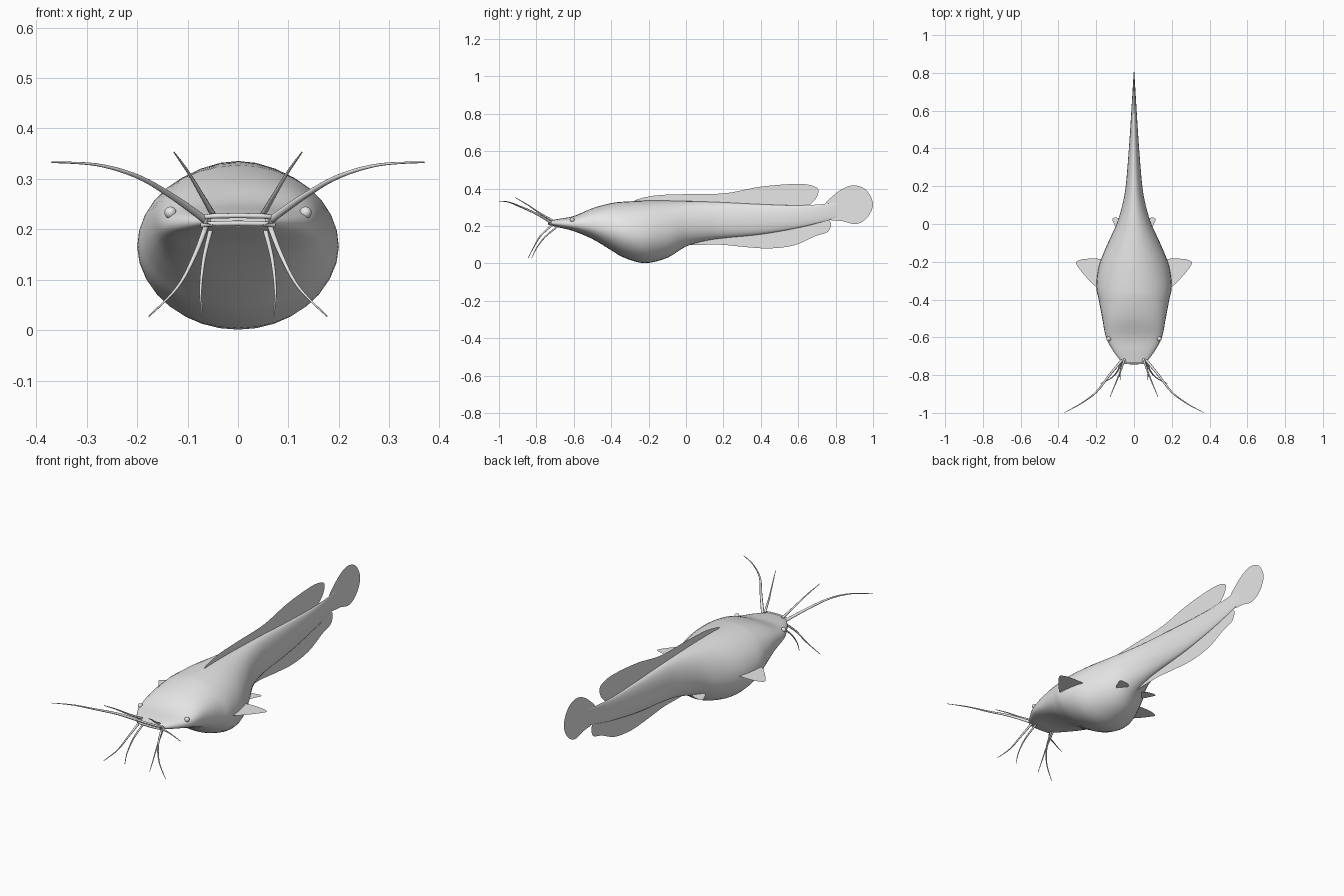
import bpy, bmesh, math
from mathutils import Vector

cube = bpy.data.objects.get("Cube")
if cube:
    bpy.data.objects.remove(cube, do_unlink=True)

grey = bpy.data.materials.new("plain grey")
grey.use_nodes = True
grey.diffuse_color = (0.8, 0.8, 0.8, 1)
for node in grey.node_tree.nodes:
    if node.type == 'BSDF_PRINCIPLED':
        node.inputs["Base Color"].default_value = grey.diffuse_color


def smooth_path(points, steps, closed=False):
    """Sample a smooth curve through points of any dimension."""
    pts = [Vector(p) for p in points]
    n = len(pts)
    pick = (lambda i: pts[i % n]) if closed else (lambda i: pts[max(0, min(n - 1, i))])
    out = []
    for i in range(n if closed else n - 1):
        a, b, c, d = (pick(i + k) for k in (-1, 0, 1, 2))
        for s in range(steps):
            t = s / steps
            out.append(0.5 * (2 * b + (c - a) * t + (2 * a - 5 * b + 4 * c - d) * t * t
                              + (3 * b - a - 3 * c + d) * t ** 3))
    if not closed:
        out.append(pts[-1])
    return out


def finish(name, bm, smooth=True):
    mesh = bpy.data.meshes.new(name)
    bmesh.ops.recalc_face_normals(bm, faces=bm.faces)
    for f in bm.faces:
        f.smooth = smooth
    bm.to_mesh(mesh)
    bm.free()
    mesh.materials.append(grey)
    obj = bpy.data.objects.new(name, mesh)
    bpy.context.collection.objects.link(obj)
    return obj


def fin(name, outline, place):
    """Flat fin from a 2D outline, placed in space by a function."""
    bm = bmesh.new()
    bm.faces.new([bm.verts.new(place(*p)) for p in smooth_path(outline, 5, True)])
    bmesh.ops.triangulate(bm, faces=bm.faces)
    return finish(name, bm, False)


def tube(name, points, start, end):
    """Tapered round strand through the points."""
    path = smooth_path(points, 6)
    curve = bpy.data.curves.new(name, 'CURVE')
    curve.dimensions = '3D'
    curve.bevel_depth = 1
    curve.bevel_resolution = 2
    curve.use_fill_caps = True
    spline = curve.splines.new('POLY')
    spline.points.add(len(path) - 1)
    for i, (sp, p) in enumerate(zip(spline.points, path)):
        sp.co = (*p, 1)
        sp.radius = start + (end - start) * i / (len(path) - 1)
    spline.use_smooth = True
    curve.materials.append(grey)
    obj = bpy.data.objects.new(name, curve)
    bpy.context.collection.objects.link(obj)
    bpy.ops.object.select_all(action='DESELECT')
    obj.select_set(True)
    bpy.context.view_layer.objects.active = obj
    bpy.ops.object.convert(target='MESH')


# Body stations: (y, top, bottom, half width)
def station(y, top, bottom, width):
    return Vector((y, top, bottom, width))


stations = [station(*s) for s in (
    (-.735, .228, .206, .062), (-.68, .238, .192, .105), (-.6, .253, .172, .148),
    (-.5, .295, .13, .168), (-.4, .322, .07, .187), (-.33, .33, .03, .2),
    (-.22, .335, .001, .186), (-.1, .335, .03, .138), (0, .333, .09, .092),
    (.1, .33, .12, .062), (.2, .326, .135, .044), (.4, .316, .155, .027),
    (.6, .31, .19, .014), (.75, .318, .228, .005), (.81, .325, .25, .001))]

SEG = 32
bm = bmesh.new()
rings = []
for y, top, bottom, width in smooth_path(stations, 4):
    mid = bottom + 0.45 * (top - bottom)
    square = 0.8 if y < -.55 else min(1, 0.8 + (y + .55))
    ring = []
    for k in range(SEG):
        a = math.tau * k / SEG
        c, s = math.cos(a), math.sin(a)
        x = math.copysign(abs(c) ** square, c) * width
        z = math.copysign(abs(s) ** square, s) * ((top - mid) if s > 0 else (mid - bottom))
        ring.append(bm.verts.new((x, y, mid + z)))
    rings.append(ring)
for r, q in zip(rings, rings[1:]):
    for k in range(SEG):
        j = (k + 1) % SEG
        bm.faces.new((r[k], r[j], q[j], q[k]))
bm.faces.new(rings[-1])
# Mouth: the front cap is sunk inward between the lips
mouth = bm.faces.new(rings[0])
bmesh.ops.inset_region(bm, faces=[mouth], thickness=0.004)
inner = bmesh.ops.extrude_face_region(bm, geom=[mouth])
bmesh.ops.translate(bm, vec=(0, 0.03, 0),
                    verts=[v for v in inner["geom"] if isinstance(v, bmesh.types.BMVert)])
bmesh.ops.delete(bm, geom=[mouth], context='FACES')
body = finish("body", bm)
bpy.context.view_layer.objects.active = body
body.select_set(True)
bpy.ops.object.shade_smooth_by_angle(angle=math.radians(50))

# Lips
for name, z, y in (("upper_lip", .226, -.735), ("lower_lip", .211, -.73)):
    tube(name, [(-.072, y + .012, z - .003), (-.05, y, z), (0, y - .003, z + .001),
                (.05, y, z), (.072, y + .012, z - .003)], .005, .005)

# Upright fins along the middle
upright = lambda y, z: (0, y, z)
fin("dorsal_fin", [(-.27, .33), (-.17, .362), (0, .37), (.21, .375), (.4, .41), (.6, .425),
                   (.69, .41), (.708, .38), (.68, .33), (.6, .295), (.3, .3), (0, .315)], upright)
fin("anal_fin", [(0, .1), (.18, .1), (.32, .087), (.45, .08), (.58, .097), (.69, .145),
                 (.76, .17), (.77, .225), (.7, .24), (.5, .2), (.25, .16), (.05, .13)], upright)
fin("tail_fin", [(.75, .24), (.84, .225), (.905, .21), (.96, .235), (.995, .29), (.995, .34),
                 (.96, .395), (.9, .417), (.84, .4), (.785, .36), (.74, .31)], upright)

# Paired parts
for side, word in ((1, "left"), (-1, "right")):
    fin(word + "_pectoral_fin", [(.15, -.33), (.195, -.335), (.25, -.285), (.298, -.225),
                                 (.305, -.2), (.26, -.185), (.17, -.187), (.14, -.22)],
        lambda x, y: (side * x, y, .165))
    fin(word + "_pelvic_fin", [(.05, -.04), (.085, -.035), (.105, 0), (.115, .025),
                               (.1, .034), (.06, .025), (.04, 0)],
        lambda x, y: (side * x, y, .107))

    barbels = (
        ("long_barbel", [(.06, -.715, .215), (.13, -.8, .265), (.2, -.89, .305),
                         (.28, -.95, .328), (.37, -.999, .333)], .008),
        ("nose_barbel", [(.05, -.715, .23), (.072, -.78, .268), (.1, -.85, .315),
                         (.127, -.915, .353)], .006),
        ("outer_chin_barbel", [(.062, -.71, .21), (.085, -.775, .15), (.12, -.815, .085),
                               (.177, -.845, .027)], .006),
        ("inner_chin_barbel", [(.055, -.69, .195), (.068, -.755, .14), (.074, -.8, .08),
                               (.071, -.825, .027)], .005))
    for name, points, radius in barbels:
        tube(word + "_" + name, [(side * x, y, z) for x, y, z in points], radius, .0012)

    # Eye: a small bead on the side of the head
    eye = bmesh.new()
    bmesh.ops.create_uvsphere(eye, u_segments=16, v_segments=10, radius=.012)
    bmesh.ops.translate(eye, vec=(side * .134, -.608, .233), verts=eye.verts)
    finish(word + "_eye", eye)
